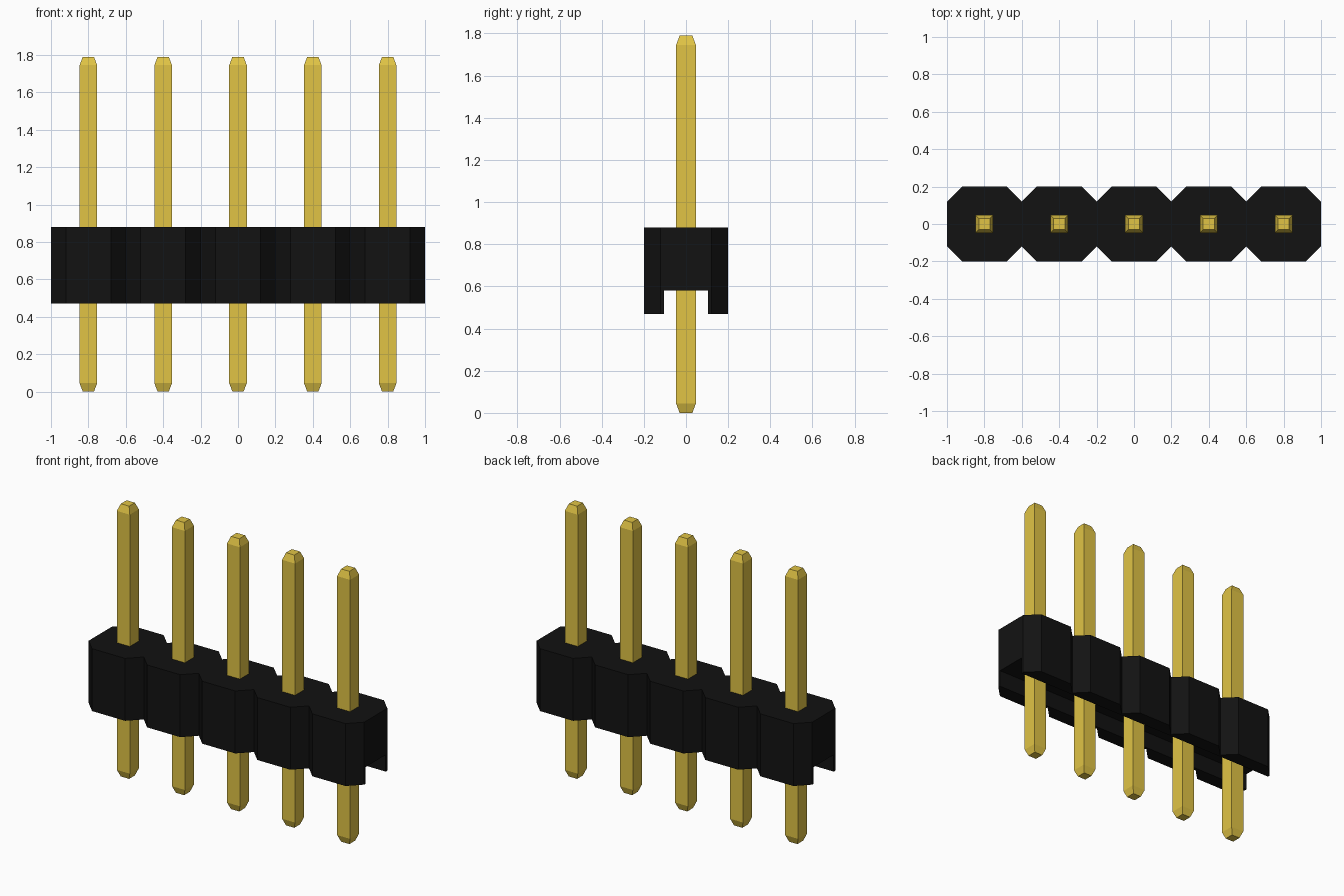
import bpy

if "Cube" in bpy.data.objects:
    bpy.data.objects.remove(bpy.data.objects["Cube"])

PINS = 5
PITCH = 0.4


def material(name, color):
    m = bpy.data.materials.new(name)
    m.diffuse_color = color
    m.use_nodes = True
    m.node_tree.nodes["Principled BSDF"].inputs["Base Color"].default_value = m.diffuse_color
    return m


def loft(name, rings, mat):
    """Bridge equal-length point rings and cap both ends."""
    n = len(rings[0])
    verts = [p for ring in rings for p in ring]
    faces = [(i * n + j, i * n + (j + 1) % n, (i + 1) * n + (j + 1) % n, (i + 1) * n + j)
             for i in range(len(rings) - 1) for j in range(n)]
    last = (len(rings) - 1) * n
    faces += [tuple(reversed(range(n))), tuple(range(last, last + n))]
    mesh = bpy.data.meshes.new(name)
    mesh.from_pydata(verts, [], faces)
    mesh.materials.append(mat)
    obj = bpy.data.objects.new(name, mesh)
    bpy.context.collection.objects.link(obj)
    return obj


black = material("black_plastic", (0.006, 0.006, 0.006, 1))
gold = material("gold_metal", (0.75, 0.55, 0.06, 1))


# Housing: channelled cross-section lofted along x, pinched between pins
def section(x, w, c=0.104, low=0.47, mid=0.58, top=0.88):
    yz = [(-w, low), (-c, low), (-c, mid), (c, mid),
          (c, low), (w, low), (w, top), (-w, top)]
    return [(x, y, z) for y, z in yz]


centres = [(i - (PINS - 1) / 2) * PITCH for i in range(PINS)]
stations = [section(-1.0, 0.12)]
for cx in centres:
    stations += [section(cx - 0.12, 0.2), section(cx + 0.12, 0.2),
                 section(cx + 0.2, 0.12)]
loft("housing", stations, black)


# Pins: square posts with tapered tips
def square(cx, h, z):
    return [(cx + sx * h, sy * h, z)
            for sx, sy in ((-1, -1), (1, -1), (1, 1), (-1, 1))]


for i, cx in enumerate(centres):
    profile = [(0.03, 0), (0.047, 0.045), (0.047, 1.745), (0.03, 1.79)]
    loft(f"pin_{i + 1}", [square(cx, h, z) for h, z in profile], gold)
